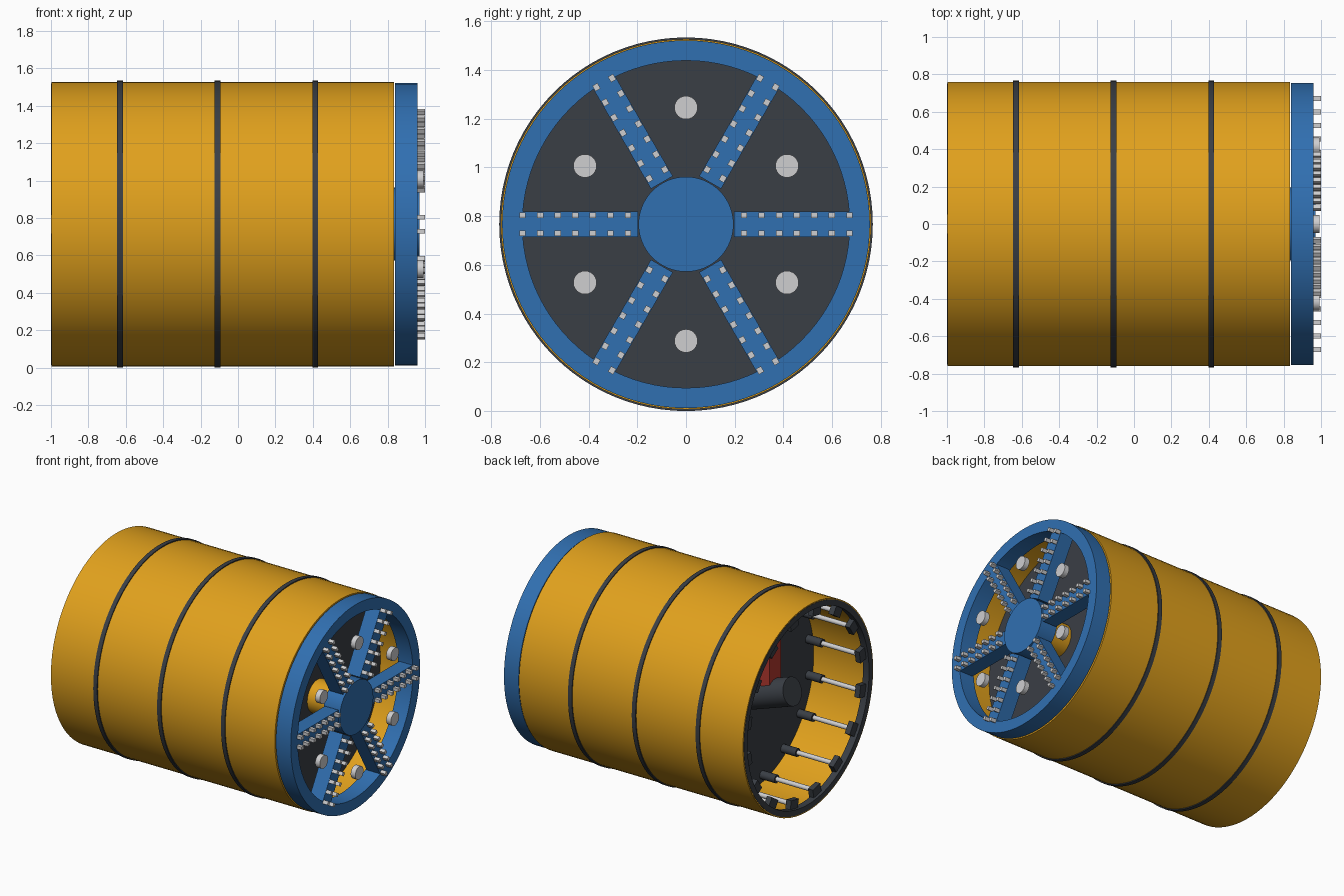
import bpy, bmesh, math
from mathutils import Matrix, Vector

cube = bpy.data.objects.get("Cube")
if cube:
    bpy.data.objects.remove(cube)

AXIS_Z = 0.767


def material(name, rgb):
    m = bpy.data.materials.new(name)
    m.use_nodes = True
    m.diffuse_color = (*rgb, 1)
    bsdf = next(n for n in m.node_tree.nodes if n.type == 'BSDF_PRINCIPLED')
    bsdf.inputs["Base Color"].default_value = (*rgb, 1)
    return m


YELLOW = material("shield yellow", (0.75, 0.355, 0.012))
BLUE = material("cutter blue", (0.03, 0.16, 0.44))
DARK = material("dark steel", (0.042, 0.049, 0.06))
GREY = material("bright steel", (0.62, 0.62, 0.63))
RED = material("erector red", (0.45, 0.04, 0.028))


def finish(name, bm, mat):
    bmesh.ops.recalc_face_normals(bm, faces=bm.faces)
    mesh = bpy.data.meshes.new(name)
    bm.to_mesh(mesh)
    bm.free()
    mesh.materials.append(mat)
    ob = bpy.data.objects.new(name, mesh)
    ob.location.z = AXIS_Z
    bpy.context.collection.objects.link(ob)
    bpy.ops.object.select_all(action='DESELECT')
    ob.select_set(True)
    bpy.context.view_layer.objects.active = ob
    bpy.ops.object.shade_smooth_by_angle(angle=math.radians(35))
    return ob


def ring(name, x0, x1, outer, inner, mat, sides=96):
    """Tube around the x axis, spun from a rectangular section."""
    bm = bmesh.new()
    section = [bm.verts.new((x, 0, r)) for x, r in
               ((x0, inner), (x1, inner), (x1, outer), (x0, outer))]
    edges = [bm.edges.new((section[i], section[(i + 1) % 4])) for i in range(4)]
    bmesh.ops.spin(bm, geom=section + edges, cent=(0, 0, 0), axis=(1, 0, 0),
                   angle=math.tau, steps=sides, use_merge=True)
    bmesh.ops.remove_doubles(bm, verts=bm.verts, dist=1e-5)
    return finish(name, bm, mat)


def turn(angle):
    # Angle in degrees about the machine axis, measured from +y towards +z
    return Matrix.Rotation(math.radians(angle), 4, 'X')


def add_box(bm, low, high, spin=0):
    low, high = Vector(low), Vector(high)
    m = turn(spin) @ Matrix.Translation((low + high) / 2) @ Matrix.Diagonal((*(high - low), 1))
    bmesh.ops.create_cube(bm, size=1, matrix=m)


def add_rod(bm, start, end, radius, sides=24, spin=0):
    start, end = Vector(start), Vector(end)
    d = end - start
    m = (turn(spin) @ Matrix.Translation((start + end) / 2)
         @ d.to_track_quat('Z', 'Y').to_matrix().to_4x4())
    bmesh.ops.create_cone(bm, cap_ends=True, segments=sides, radius1=radius,
                          radius2=radius, depth=d.length, matrix=m)


def rod(name, start, end, radius, mat, sides=48):
    bm = bmesh.new()
    add_rod(bm, start, end, radius, sides)
    return finish(name, bm, mat)


def box(name, low, high, mat):
    bm = bmesh.new()
    add_box(bm, low, high)
    return finish(name, bm, mat)


# Shield shell with joint bands and tail seal
ring("shield", -0.998, 0.833, 0.76, 0.735, YELLOW)
for i in range(3):
    ring(f"joint_band_{i + 1}", -0.647 + i * 0.522, -0.615 + i * 0.522, 0.767, 0.75, DARK)
ring("tail_seal", -1, -0.95, 0.752, 0.71, DARK)

# Bulkheads
rod("front_bulkhead", (0.59, 0, 0), (0.65, 0, 0), 0.737, DARK, 96)
rod("rear_bulkhead", (-0.53, 0, 0), (-0.47, 0, 0), 0.737, DARK, 96)

# Cutter head rim, hub and drive shaft
ring("cutter_rim", 0.84, 0.96, 0.755, 0.672, BLUE)
rod("cutter_hub", (0.835, 0, 0), (0.97, 0, 0), 0.195, BLUE, 64)
rod("drive_shaft", (0.62, 0, 0), (0.84, 0, 0), 0.12, YELLOW)

# Spokes with two rows of teeth, and disc cutters between them
spokes, teeth, discs = bmesh.new(), bmesh.new(), bmesh.new()
for angle in range(0, 360, 60):
    add_box(spokes, (0.85, 0.198, -0.052), (0.96, 0.69, 0.052), angle)
    for k in range(7):
        y = 0.238 + k * 0.0722
        for z in (-0.037, 0.037):
            add_box(teeth, (0.95, y - 0.013, z - 0.012), (1.0, y + 0.013, z + 0.012), angle)
    add_rod(discs, (0.955, 0.479, 0), (0.993, 0.479, 0), 0.048, 24, angle + 30)
finish("spokes", spokes, BLUE)
finish("cutter_teeth", teeth, GREY)
finish("disc_cutters", discs, GREY)

# Thrust jacks around the tail
bodies, rams, shoes = bmesh.new(), bmesh.new(), bmesh.new()
for i in range(16):
    angle = (i + 0.5) * 360 / 16
    add_rod(bodies, (-0.5, 0.68, 0), (-0.65, 0.68, 0), 0.03, 16, angle)
    add_rod(rams, (-0.64, 0.68, 0), (-0.95, 0.68, 0), 0.017, 16, angle)
    add_box(shoes, (-0.98, 0.645, -0.045), (-0.94, 0.72, 0.045), angle)
finish("jack_bodies", bodies, DARK)
finish("jack_rams", rams, GREY)
finish("jack_shoes", shoes, DARK)

# Inclined screw conveyor and segment erector
rod("screw_conveyor", (-0.4, 0, -0.07), (-0.87, 0, 0.09), 0.1, DARK)
box("erector_arm", (-0.73, -0.065, 0.1), (-0.58, 0.065, 0.5), RED)
